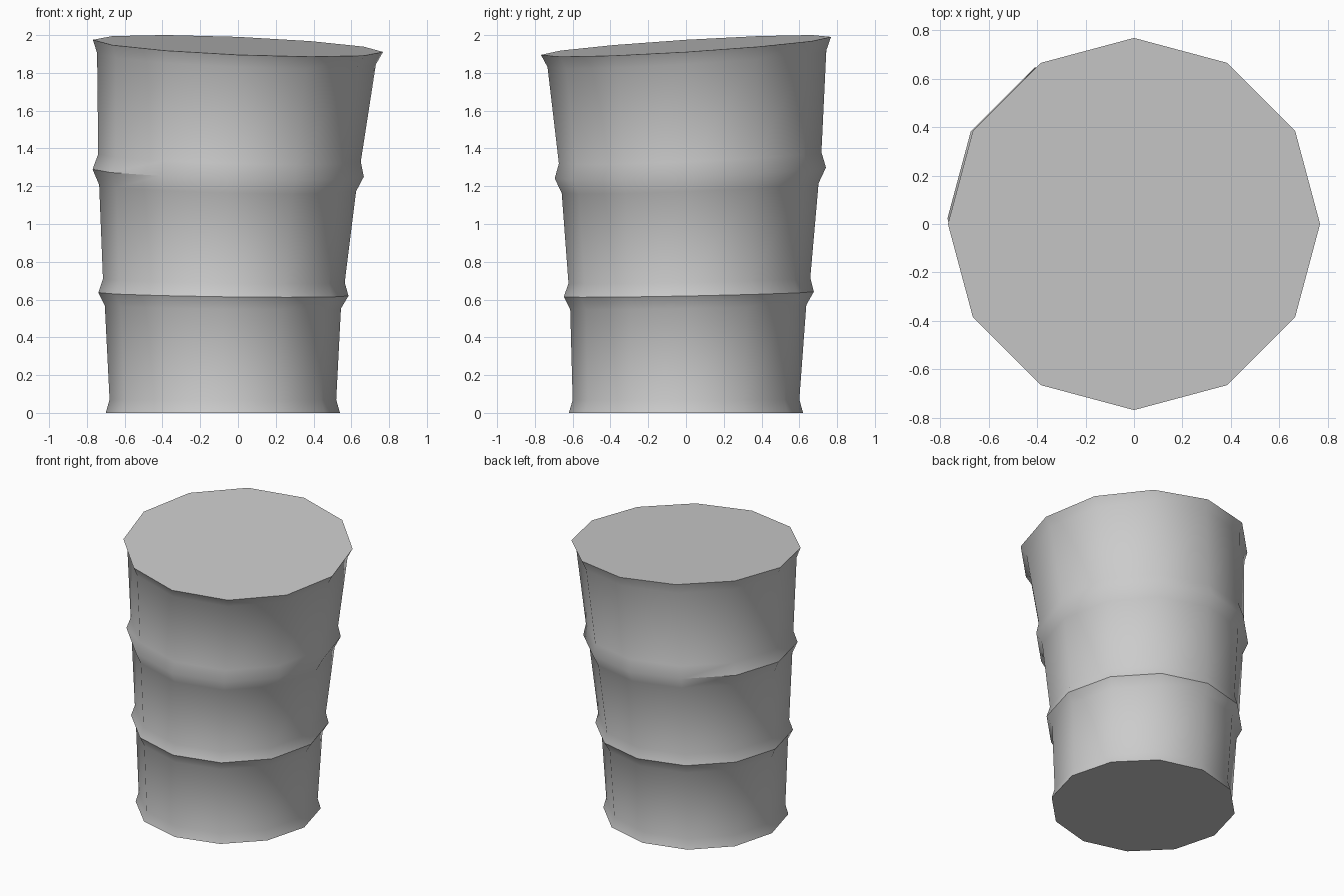
import bpy, bmesh
from math import sin, cos, pi

cube = bpy.data.objects.get("Cube")
if cube:
    bpy.data.objects.remove(cube, do_unlink=True)

SIDES = 12

# Bare metal
metal = bpy.data.materials.new("light_grey_metal")
metal.use_nodes = True
colour = (0.6, 0.6, 0.6, 1)
metal.diffuse_color = colour
metal.node_tree.nodes["Principled BSDF"].inputs["Base Color"].default_value = colour

# Rings of the leaning drum: height, radius, centre x, centre y
rings = [
    (0.0, 0.62, -0.08, 0.0),
    (0.07, 0.60, -0.08, 0.0),
    (0.56, 0.625, -0.08, 0.012),
    (0.628, 0.662, -0.077, 0.015),
    (0.70, 0.64, -0.075, 0.018),
    (1.19, 0.68, -0.055, 0.022),
    (1.27, 0.718, -0.052, 0.023),
    (1.35, 0.695, -0.045, 0.022),
    (1.875, 0.738, -0.008, 0.005),
    (1.943, 0.768, 0.0, 0.0),
]

# Drum body, with rings that tilt more toward the top
bm = bmesh.new()
loops = []
for z, r, cx, cy in rings:
    tilt = z / 1.943
    loop = []
    for i in range(SIDES):
        a = 2 * pi * i / SIDES
        x, y = r * cos(a), r * sin(a)
        loop.append(bm.verts.new((cx + x, cy + y, z + tilt * (0.062 * y - 0.042 * x))))
    loops.append(loop)
for low, high in zip(loops, loops[1:]):
    for i in range(SIDES):
        j = (i + 1) % SIDES
        bm.faces.new((low[i], low[j], high[j], high[i]))

# Flat base and lid
bm.faces.new(loops[0][::-1])
bm.faces.new(loops[-1])

mesh = bpy.data.meshes.new("barrel_body")
bm.to_mesh(mesh)
bm.free()
mesh.materials.append(metal)
barrel = bpy.data.objects.new("barrel_body", mesh)
bpy.context.collection.objects.link(barrel)

# Smooth sides with crisp ridges and rims
bpy.ops.object.select_all(action="DESELECT")
barrel.select_set(True)
bpy.context.view_layer.objects.active = barrel
bpy.ops.object.shade_smooth_by_angle(angle=0.72)
